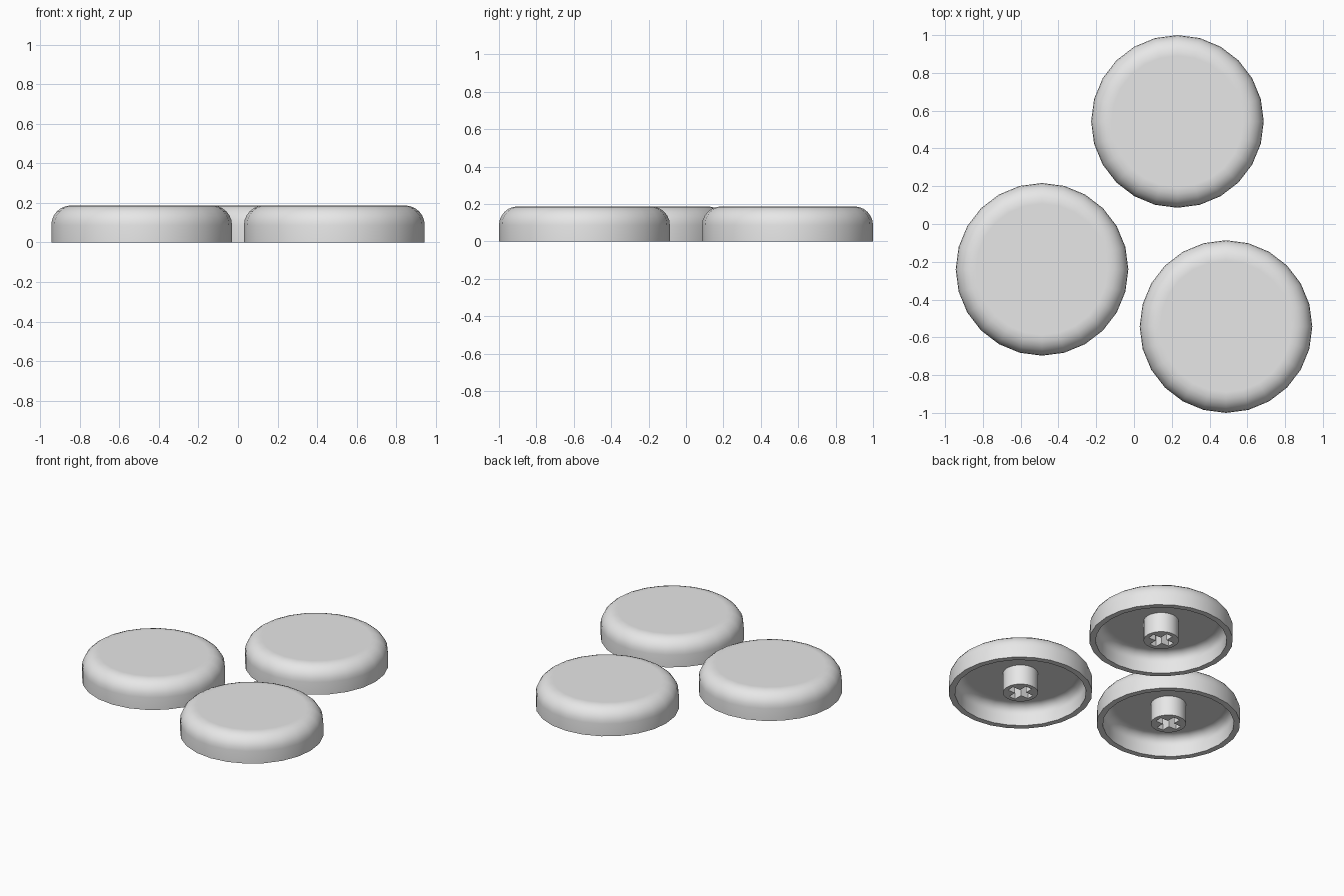
import bpy, bmesh, math
from mathutils import Vector

cube = bpy.data.objects.get("Cube")
if cube:
    bpy.data.objects.remove(cube, do_unlink=True)

SEGMENTS = 24
RADIUS, HEIGHT, FILLET = 0.457, 0.187, 0.1
INNER_RADIUS, CEILING, INNER_FILLET = 0.418, 0.14, 0.06
STEM_RADIUS = 0.112
SLOT_LENGTH, SLOT_WIDTH = 0.166, 0.05
CENTRES = {"back": (0.23, 0.543), "right": (-0.487, -0.24), "left": (0.487, -0.543)}

grey = bpy.data.materials.new("light_grey")
grey.use_nodes = True
grey.diffuse_color = (0.8, 0.8, 0.8, 1)
grey.node_tree.nodes["Principled BSDF"].inputs["Base Color"].default_value = (0.8, 0.8, 0.8, 1)


def add_object(name, bm):
    bmesh.ops.recalc_face_normals(bm, faces=bm.faces)
    mesh = bpy.data.meshes.new(name)
    bm.to_mesh(mesh)
    bm.free()
    mesh.materials.append(grey)
    obj = bpy.data.objects.new(name, mesh)
    bpy.context.collection.objects.link(obj)
    return obj


def smooth(obj):
    bpy.ops.object.select_all(action='DESELECT')
    obj.select_set(True)
    bpy.context.view_layer.objects.active = obj
    bpy.ops.object.shade_smooth_by_angle(angle=math.radians(35))


def rounded_side(radius, top, fillet, steps=6):
    """Vertical wall from the ground, rounded over to a flat top at the axis."""
    pts = [(radius, 0)]
    for i in range(steps + 1):
        a = math.pi / 2 * i / steps
        pts.append((radius - fillet + fillet * math.cos(a), top - fillet + fillet * math.sin(a)))
    return pts + [(radius - fillet - 0.01, top), (0, top)]


def make_shell():
    # Hollow cap, turned from one outline
    outline = rounded_side(RADIUS, HEIGHT, FILLET)[::-1] + rounded_side(INNER_RADIUS, CEILING, INNER_FILLET)
    bm = bmesh.new()
    verts = [bm.verts.new((0, r, z)) for r, z in outline]
    edges = [bm.edges.new(pair) for pair in zip(verts, verts[1:])]
    bmesh.ops.spin(bm, geom=verts + edges, cent=(0, 0, 0), axis=(0, 0, 1),
                   angle=math.tau, steps=SEGMENTS, use_duplicate=False)
    bmesh.ops.remove_doubles(bm, verts=bm.verts, dist=0.0001)
    return add_object("cap_shell", bm)


def make_stem():
    # Round post with a cross-shaped socket in its underside
    bm = bmesh.new()
    bmesh.ops.create_cone(bm, cap_ends=True, segments=SEGMENTS, radius1=STEM_RADIUS,
                          radius2=STEM_RADIUS, depth=CEILING + 0.01)
    bmesh.ops.translate(bm, verts=bm.verts, vec=(0, 0, (CEILING + 0.01) / 2))
    stem = add_object("cap_stem", bm)

    # Cross outline: one arm turned four times, then extruded
    bm = bmesh.new()
    h, w = SLOT_LENGTH / 2, SLOT_WIDTH / 2
    ring = []
    for k in range(4):
        c, s = round(math.cos(k * math.pi / 2)), round(math.sin(k * math.pi / 2))
        for x, y in ((h, -w), (h, w), (w, w)):
            ring.append(bm.verts.new((x * c - y * s, x * s + y * c, -0.05)))
    face = bm.faces.new(ring)
    top = bmesh.ops.extrude_face_region(bm, geom=[face])["geom"]
    bmesh.ops.translate(bm, verts=[g for g in top if isinstance(g, bmesh.types.BMVert)],
                        vec=Vector((0, 0, CEILING + 0.045)))
    cutter = add_object("socket_cutter", bm)
    cutter.hide_render = True

    cut = stem.modifiers.new("socket", 'BOOLEAN')
    cut.operation, cut.solver, cut.object = 'DIFFERENCE', 'EXACT', cutter
    bpy.context.view_layer.update()
    result = bpy.data.meshes.new_from_object(
        stem.evaluated_get(bpy.context.evaluated_depsgraph_get()))
    stem.modifiers.clear()
    stem.data = result
    bpy.data.objects.remove(cutter, do_unlink=True)
    return stem


# Three identical caps sharing the same meshes
for part in (make_shell(), make_stem()):
    smooth(part)
    base = part.name
    for i, (side, (x, y)) in enumerate(CENTRES.items()):
        obj = part
        if i:
            obj = bpy.data.objects.new(base, part.data)
            bpy.context.collection.objects.link(obj)
        obj.name = f"{side}_{base}"
        obj.location = (x, y, 0)
